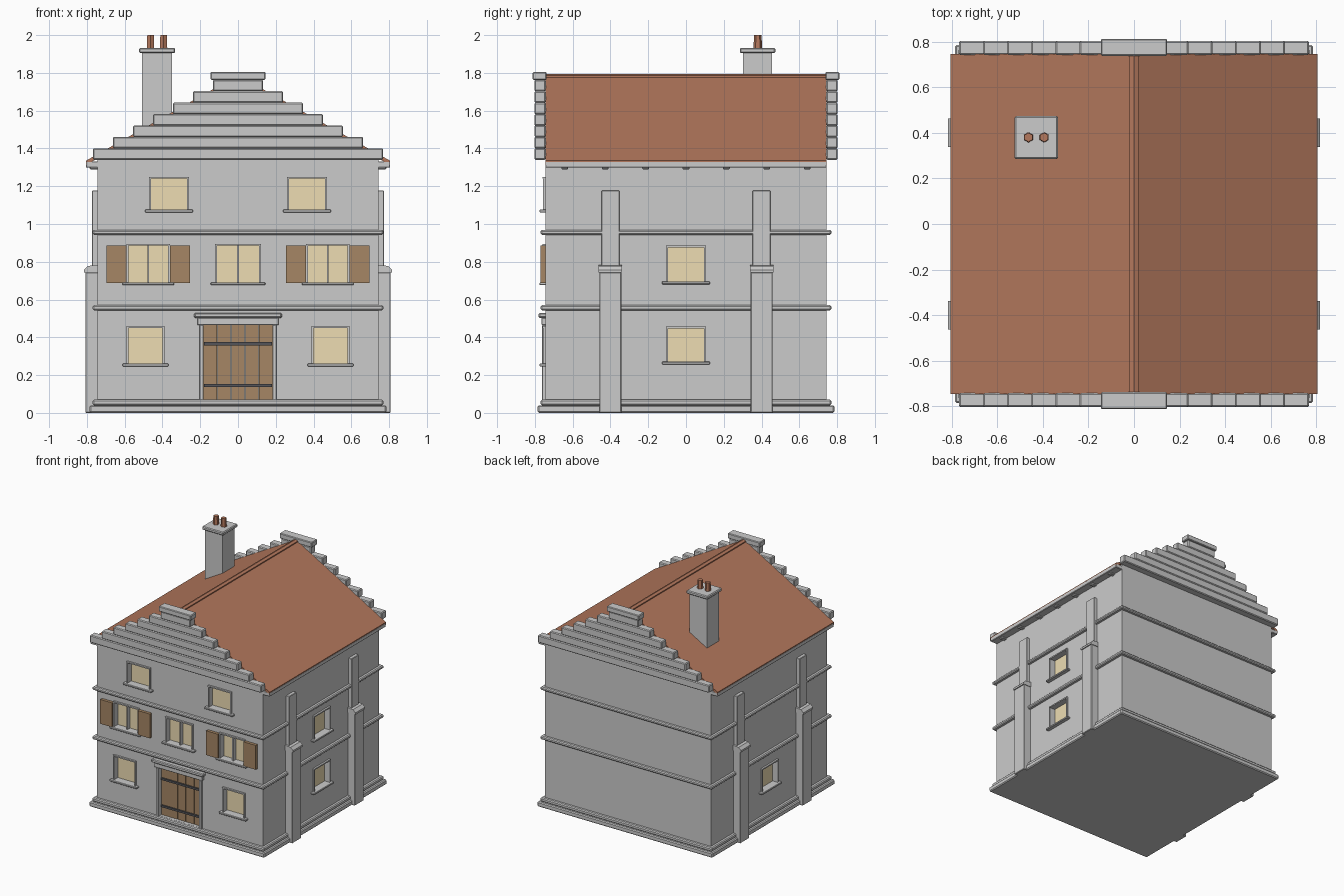
import bpy, bmesh
from math import radians
from mathutils import Matrix, Vector

if "Cube" in bpy.data.objects:
    bpy.data.objects.remove(bpy.data.objects["Cube"])

W = 0.745  # half width of the square body


def material(name, rgb):
    m = bpy.data.materials.new(name)
    m.diffuse_color = (*rgb, 1)
    m.use_nodes = True
    m.node_tree.nodes["Principled BSDF"].inputs["Base Color"].default_value = m.diffuse_color
    return m


TILE = material("tile", (0.46, 0.19, 0.11))
GLASS = material("glass", (0.85, 0.72, 0.45))
WOOD = material("wood", (0.38, 0.24, 0.13))
IRON = material("iron", (0.09, 0.09, 0.1))


def finish(name, bm, mat=None, bevel=0):
    bmesh.ops.recalc_face_normals(bm, faces=bm.faces)
    me = bpy.data.meshes.new(name)
    bm.to_mesh(me)
    bm.free()
    ob = bpy.data.objects.new(name, me)
    bpy.context.collection.objects.link(ob)
    if mat:
        me.materials.append(mat)
    if bevel:
        mod = ob.modifiers.new("bevel", "BEVEL")
        mod.width = bevel
        mod.segments = 1
    return ob


def boxes(name, items, mat=None, bevel=0, turn=0):
    """One object from (x0, x1, y0, y1, z0, z1) boxes, turned about z."""
    bm = bmesh.new()
    rot = Matrix.Rotation(radians(turn), 4, "Z")
    for x0, x1, y0, y1, z0, z1 in items:
        m = Matrix.Translation(((x0 + x1) / 2, (y0 + y1) / 2, (z0 + z1) / 2)) @ Matrix.Diagonal((x1 - x0, y1 - y0, z1 - z0, 1))
        bmesh.ops.create_cube(bm, size=1, matrix=rot @ m)
    return finish(name, bm, mat, bevel)


def prism(name, pts, y0, y1, mat=None, bevel=0):
    """Extrude an x-z profile along y."""
    bm = bmesh.new()
    f = bm.faces.new([bm.verts.new((x, y0, z)) for x, z in pts])
    g = bmesh.ops.extrude_face_region(bm, geom=[f])["geom"]
    bmesh.ops.translate(bm, vec=Vector((0, y1 - y0, 0)), verts=[v for v in g if isinstance(v, bmesh.types.BMVert)])
    return finish(name, bm, mat, bevel)


holes = []


def window(name, c, w, z0, z1, turn=0, mullion=False, shutters=False):
    h, t = w / 2, 0.01
    a, b = c - h, c + h
    holes.append((a + t, b - t, -W - 0.05, -W + 0.045, z0, z1 - t, turn))
    y0, y1 = -W - 0.012, -W + 0.005
    boxes(name + "_surround", [(a, a + t, y0, y1, z0, z1), (b - t, b, y0, y1, z0, z1),
                               (a, b, y0 - 0.003, y1, z1 - t, z1)], turn=turn)
    boxes(name + "_glass", [(a, b, -W + 0.035, -W + 0.05, z0, z1)], GLASS, turn=turn)
    boxes(name + "_sill", [(a - 0.022, b + 0.022, -W - 0.03, -W + 0.04, z0 - 0.014, z0 + 0.001)], bevel=0.003, turn=turn)
    if mullion:
        boxes(name + "_mullion", [(c - 0.005, c + 0.005, -W, -W + 0.04, z0, z1 - t)], turn=turn)
    if shutters:
        boxes(name + "_shutters", [(s0, s0 + 0.107, -W - 0.024, -W, z0 - 0.002, z1 - 0.01)
                                   for s0 in (a - 0.107, b)], WOOD, turn=turn)


# Windows: front, then two on the right and one on the left
for n, s in (("left", -1), ("right", 1)):
    window("ground_window_" + n, s * 0.49, 0.20, 0.26, 0.46)
    window("middle_window_" + n, s * 0.475, 0.23, 0.69, 0.895, mullion=True, shutters=True)
    window("upper_window_" + n, s * 0.365, 0.21, 1.075, 1.25)
window("middle_window_centre", 0, 0.245, 0.69, 0.895, mullion=True)
window("right_lower_window", 0, 0.21, 0.27, 0.457, turn=90)
window("right_upper_window", 0, 0.21, 0.695, 0.885, turn=90)
window("left_lower_window", 0, 0.21, 0.27, 0.457, turn=-90)
holes.append((-0.185, 0.185, -W - 0.05, -W + 0.045, 0.071, 0.465, 0))

# Door with planks, straps, jambs and hood
boxes("door_planks", [(-0.182 + i * 0.0735, -0.182 + i * 0.0735 + 0.07, -W + 0.025, -W + 0.05, 0.071, 0.465)
                      for i in range(5)], WOOD)
boxes("door_straps", [(-0.18, 0.18, -W + 0.013, -W + 0.03, z, z + 0.016) for z in (0.138, 0.358)], IRON)
boxes("door_surround", [(-0.205, -0.182, -W - 0.018, -W + 0.03, 0.06, 0.465),
                        (0.182, 0.205, -W - 0.018, -W + 0.03, 0.06, 0.465),
                        (-0.215, 0.215, -W - 0.02, -W + 0.03, 0.465, 0.503)], bevel=0.003)
boxes("door_hood", [(-0.232, 0.232, -W - 0.035, -W + 0.01, 0.503, 0.53)], bevel=0.006)

# Body with window and door recesses cut out
body = boxes("body", [(-W, W, -W, W, 0, 1.345)])
for i, (*box, turn) in enumerate(holes):
    cutter = boxes("cutter", [box], turn=turn)
    cutter.hide_render = True
    mod = body.modifiers.new("cut", "BOOLEAN")
    mod.operation = "DIFFERENCE"
    mod.solver = "EXACT"
    mod.object = cutter
    bpy.context.view_layer.objects.active = body
    bpy.ops.object.modifier_apply(modifier="cut")
    bpy.data.objects.remove(cutter)

# Plinth and string courses
for name, r, z0, z1 in (("plinth_lower", 0.785, 0, 0.04), ("plinth_upper", 0.77, 0.04, 0.07),
                        ("string_course_lower", 0.77, 0.543, 0.57), ("string_course_upper", 0.77, 0.943, 0.968)):
    boxes(name, [(-r, r, -r, r, z0, z1)], bevel=0.007)

# Two-stage buttresses, eaves cornice and corbels on both sides
for n, s in (("left", -1), ("right", 1)):
    for m, y in (("front", -0.4), ("back", 0.4)):
        name = n + "_" + m + "_buttress"
        prism(name + "_lower", [(s * x, z) for x, z in ((0.74, 0), (0.808, 0), (0.808, 0.745), (0.74, 0.745))],
              y - 0.058, y + 0.058, bevel=0.004)
        prism(name + "_cap", [(s * x, z) for x, z in ((0.74, 0.742), (0.816, 0.742), (0.816, 0.757), (0.795, 0.778), (0.74, 0.783))],
              y - 0.062, y + 0.062)
        prism(name + "_upper", [(s * x, z) for x, z in ((0.74, 0.74), (0.772, 0.74), (0.772, 1.178), (0.74, 1.178))],
              y - 0.047, y + 0.047, bevel=0.003)
    xa, xb = sorted((s * 0.735, s * 0.806))
    boxes(n + "_eaves_cornice", [(xa, xb, -W, W, 1.298, 1.331)], bevel=0.004)
    xa, xb = sorted((s * 0.735, s * 0.785))
    boxes(n + "_corbels", [(xa, xb, y * 0.214 - 0.018, y * 0.214 + 0.018, 1.288, 1.305)
                           for y in range(-3, 4)], bevel=0.005)

# Roof slab and ridge
prism("roof", [(-0.805, 1.335), (0, 1.788), (0.805, 1.335), (0.805, 1.312), (0, 1.765), (-0.805, 1.312)], -W, W, TILE)
prism("ridge", [(-0.02, 1.77), (-0.02, 1.785), (0, 1.793), (0.02, 1.785), (0.02, 1.77)], -W, W, TILE)

# Stepped gables with a capping stone
for n, s in (("front", -1), ("back", 1)):
    ya, yb = sorted((s * 0.742, s * 0.803))
    boxes(n + "_gable_steps", [(-0.768 + i * 0.1058, 0.768 - i * 0.1058, ya, yb, 1.34 + i * 0.0605, 1.4005 + i * 0.0605)
                               for i in range(7)], bevel=0.006)
    ya, yb = sorted((s * 0.738, s * 0.812))
    boxes(n + "_gable_cap", [(-0.145, 0.145, ya, yb, 1.763, 1.805)], bevel=0.005)

# Chimney with cap and two six-sided pots
boxes("chimney_stack", [(-0.507, -0.35, 0.302, 0.455, 1.43, 1.908)])
boxes("chimney_cap", [(-0.524, -0.333, 0.285, 0.473, 1.905, 1.932)], bevel=0.006)
for n, x in (("left", -0.463), ("right", -0.394)):
    bm = bmesh.new()
    bmesh.ops.create_cone(bm, segments=6, radius1=0.023, radius2=0.02, depth=0.08, cap_ends=True,
                          matrix=Matrix.Translation((x, 0.38, 1.96)))
    finish("chimney_pot_" + n, bm, TILE)
